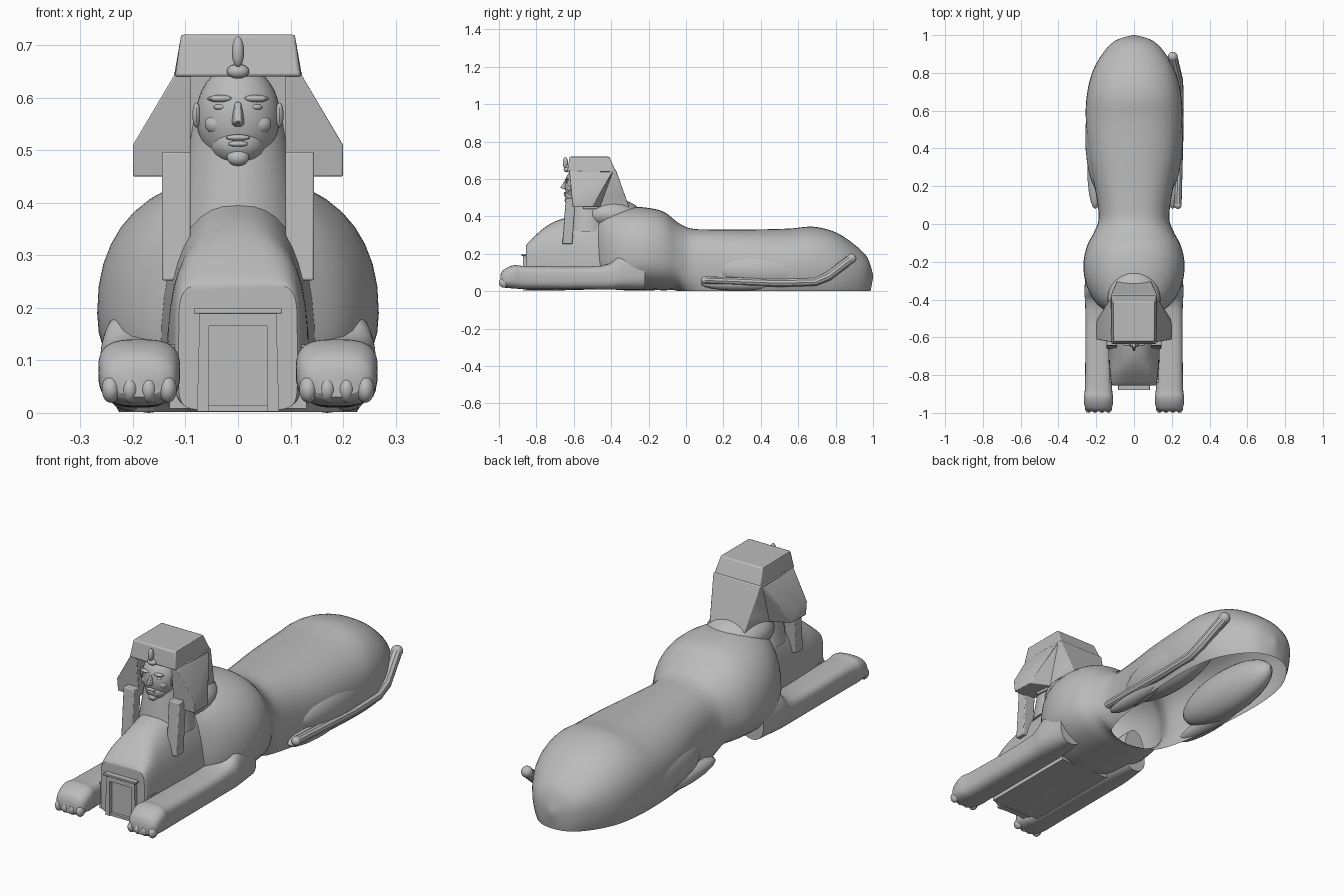
import bpy, bmesh, math
from mathutils import Vector

cube = bpy.data.objects.get("Cube")
if cube:
    bpy.data.objects.remove(cube, do_unlink=True)

stone = bpy.data.materials.new("grey stone")
stone.use_nodes = True
GREY = (0.5, 0.5, 0.5, 1)
stone.diffuse_color = GREY
stone.node_tree.nodes["Principled BSDF"].inputs["Base Color"].default_value = GREY
parts = []


def finish(name, bm, bevel=0):
    """Turn a bmesh into a stone object."""
    bmesh.ops.recalc_face_normals(bm, faces=bm.faces[:])
    mesh = bpy.data.meshes.new(name)
    bm.to_mesh(mesh)
    bm.free()
    mesh.materials.append(stone)
    obj = bpy.data.objects.new(name, mesh)
    bpy.context.collection.objects.link(obj)
    if bevel:
        mod = obj.modifiers.new("soft edges", 'BEVEL')
        mod.width = bevel
        mod.segments = 2
    parts.append(obj)
    return obj


def spline(a, b, c, d, t):
    """Catmull-Rom blend of four values."""
    return b + 0.5 * t * (c - a + t * (2*a - 5*b + 4*c - d + t * (3*(b - c) + d - a)))


def loft(name, sections, x=0, n=40, steps=5, cut=False):
    """Skin rounded sections (y, half width, middle, top, bottom, squareness)."""
    rows = []
    last = len(sections) - 1
    for i in range(last):
        four = [sections[max(0, min(last, i + k))] for k in (-1, 0, 1, 2)]
        rows += [[spline(*v, s / steps) for v in zip(*four)] for s in range(steps)]
    rows.append(sections[-1])
    bm = bmesh.new()
    rings = []
    for y, w, mid, top, low, power in rows:
        ring = []
        for k in range(n):
            a = math.tau * k / n
            c, s = math.cos(a), math.sin(a)
            px = math.copysign(abs(c) ** (2 / power), c) * w
            pz = math.copysign(abs(s) ** (2 / power), s)
            ring.append(bm.verts.new((x + px, y, mid + pz * ((top - mid) if s > 0 else (mid - low)))))
        rings.append(ring)
    for r, q in zip(rings, rings[1:]):
        for k in range(n):
            bm.faces.new((r[k], r[(k + 1) % n], q[(k + 1) % n], q[k]))
    bm.faces.new(rings[0])
    bm.faces.new(rings[-1])
    if cut:
        geom = bm.verts[:] + bm.edges[:] + bm.faces[:]
        bmesh.ops.bisect_plane(bm, geom=geom, plane_co=(0, 0, 0.002),
                               plane_no=(0, 0, 1), clear_inner=True)
    return finish(name, bm)


def hull(name, points, mirror=False, side=1, bevel=0):
    """Flat faced solid around a few corner points."""
    bm = bmesh.new()
    for px, py, pz in points:
        bm.verts.new((px * side, py, pz))
        if mirror:
            bm.verts.new((-px, py, pz))
    out = bmesh.ops.convex_hull(bm, input=bm.verts[:])
    spare = [v for v in out["geom_interior"] if isinstance(v, bmesh.types.BMVert)]
    bmesh.ops.delete(bm, geom=spare, context='VERTS')
    bmesh.ops.dissolve_limit(bm, angle_limit=0.02, verts=bm.verts[:], edges=bm.edges[:])
    return finish(name, bm, bevel)


def box(name, x, y, z, bevel=0):
    return hull(name, [(a, b, c) for a in x for b in y for c in z], bevel=bevel)


def blob(name, centre, radii, detail=20):
    """Stretched sphere."""
    bm = bmesh.new()
    bmesh.ops.create_uvsphere(bm, u_segments=detail, v_segments=detail // 2 + 2, radius=1)
    bmesh.ops.scale(bm, vec=radii, verts=bm.verts[:])
    bmesh.ops.translate(bm, vec=centre, verts=bm.verts[:])
    return finish(name, bm)


# Lion body: closed shoulders, hollow open haunches
loft("body", [
    (-.5, .08, .2, .4, .08, 2.2), (-.43, .19, .19, .435, .02, 2.3),
    (-.33, .25, .19, .45, .005, 2.3), (-.22, .268, .19, .448, .005, 2.3),
    (-.12, .25, .18, .425, .005, 2.3), (-.04, .21, .16, .365, 0, 2.3),
    (.03, .187, .14, .335, -.06, 2.4), (.15, .2, .13, .33, -.12, 2.4),
    (.35, .238, .13, .33, -.12, 2.3), (.55, .255, .13, .335, -.12, 2.2),
    (.68, .25, .13, .345, -.12, 2.2), (.8, .222, .12, .315, -.12, 2.2),
    (.9, .168, .11, .25, -.1, 2.1), (.97, .1, .1, .18, -.05, 2),
    (1, .008, .08, .088, .07, 2)], cut=True)

# Chest block between the forelegs
loft("chest", [
    (-.855, .113, .1, .245, .005, 7), (-.835, .122, .1, .27, .005, 5),
    (-.75, .133, .1, .345, .005, 2.8), (-.66, .137, .1, .388, .005, 2.4),
    (-.5, .145, .1, .43, .01, 2.3), (-.4, .15, .1, .44, .02, 2.3)])
box("chest_base", (-.13, .13), (-.84, -.35), (.008, .13))

# Limbs
for side, label in ((1, "left"), (-1, "right")):
    loft(label + "_foreleg", [
        (-.993, .045, .06, .085, .03, 2.5), (-.975, .07, .065, .115, .02, 2.6),
        (-.92, .078, .08, .139, .015, 3), (-.84, .071, .08, .135, .012, 3.2),
        (-.45, .07, .08, .137, .01, 3), (-.35, .075, .08, .2, .01, 2.5),
        (-.22, .06, .08, .22, .01, 2.2)], x=.188 * side)
    for toe in range(4):
        blob(label + "_toe", ((.134 + .036 * toe) * side, -.975, .045), (.018, .025, .026), 14)
    blob(label + "_hind_foot", (.205 * side, .29, .04), (.042, .21, .037))
    blob(label + "_thigh", (.17 * side, .46, .11), (.088, .3, .11), 28)

# Tail lying along the left flank
curve = bpy.data.curves.new("tail", 'CURVE')
curve.dimensions = '3D'
curve.bevel_depth = .025
curve.bevel_resolution = 3
curve.use_fill_caps = True
path = [(.205, .885, .175, 1), (.235, .76, .08, 1), (.24, .69, .05, .9),
        (.24, .5, .045, .9), (.232, .1, .06, .8)]
line = curve.splines.new('POLY')
line.points.add(len(path) - 1)
for point, (px, py, pz, size) in zip(line.points, path):
    point.co = (px, py, pz, 1)
    point.radius = size
curve.materials.append(stone)
tail = bpy.data.objects.new("tail", curve)
bpy.context.collection.objects.link(tail)
blob("tail_tip", path[0][:3], (.026, .026, .026))
blob("tail_root", path[-1][:3], (.02, .02, .02))

# Neck
bm = bmesh.new()
bmesh.ops.create_cone(bm, cap_ends=True, segments=36, radius1=.125, radius2=.086, depth=.26)
bmesh.ops.translate(bm, vec=(0, -.525, .45), verts=bm.verts[:])
finish("neck", bm)
blob("nape", (0, -.4, .41), (.14, .16, .085), 28)

# Headdress
hull("headdress_crown", [(.108, -.622, .72), (.108, -.41, .72), (.12, -.635, .64),
                         (.122, -.375, .64)], mirror=True, bevel=.006)
hull("headdress_back", [(.122, -.56, .65), (.122, -.375, .65), (.105, -.335, .52),
                        (.09, -.3, .44), (.12, -.55, .44)], mirror=True, bevel=.004)
for side, label in ((1, "left"), (-1, "right")):
    hull(label + "_headdress_wing", [
        (.09, -.625, .645), (.12, -.625, .645), (.13, -.62, .6), (.2, -.612, .51),
        (.2, -.605, .45), (.09, -.605, .45), (.122, -.39, .64), (.2, -.53, .505),
        (.195, -.5, .45), (.09, -.45, .45)], side=side, bevel=.003)
    hull(label + "_lappet", [(px, py - shift, pz) for px in (.09, .145)
                             for shift, pz in ((0, .497), (.018, .252))
                             for py in (-.643, -.59)], side=side, bevel=.004)

# Brow ornament
blob("cobra_hood", (0, -.645, .687), (.012, .014, .03), 14)
blob("cobra_coil", (0, -.638, .65), (.022, .016, .014), 14)

# Face
blob("face", (0, -.575, .565), (.08, .073, .098), 32)
blob("jaw", (0, -.592, .512), (.054, .056, .043), 24)
hull("nose", [(.004, -.648, .592), (.013, -.642, .55), (.006, -.672, .554),
              (.012, -.63, .585), (.006, -.65, .544)], mirror=True, bevel=.002)
blob("upper_lip", (0, -.645, .524), (.024, .009, .006), 14)
blob("lower_lip", (0, -.643, .512), (.02, .009, .006), 14)
blob("chin", (0, -.633, .486), (.022, .016, .016), 14)
for side, label in ((1, "left"), (-1, "right")):
    blob(label + "_brow", (.033 * side, -.635, .598), (.027, .012, .007), 14)
    blob(label + "_eye", (.033 * side, -.634, .582), (.014, .009, .006), 14)
    blob(label + "_cheek", (.04 * side, -.619, .55), (.024, .018, .02), 14)
    blob(label + "_ear", (.079 * side, -.595, .567), (.008, .014, .024), 14)

# Doorway between the paws
for side, label in ((1, "left"), (-1, "right")):
    hull(label + "_door_post", [(px, py, pz) for py in (-.872, -.84) for px, pz in
                                ((.055, .003), (.078, .003), (.055, .19), (.073, .19))], side=side)
box("door_lintel", (-.073, .073), (-.872, -.84), (.165, .19))
box("door_cornice", (-.084, .084), (-.88, -.84), (.189, .199), bevel=.002)
box("door_sill", (-.055, .055), (-.868, -.84), (.003, .015))

# Smooth shading with sharp edges kept
bpy.ops.object.select_all(action='DESELECT')
tail.select_set(True)
bpy.context.view_layer.objects.active = tail
bpy.ops.object.convert(target='MESH')
for obj in parts:
    obj.select_set(True)
bpy.ops.object.shade_smooth_by_angle(angle=math.radians(35))
